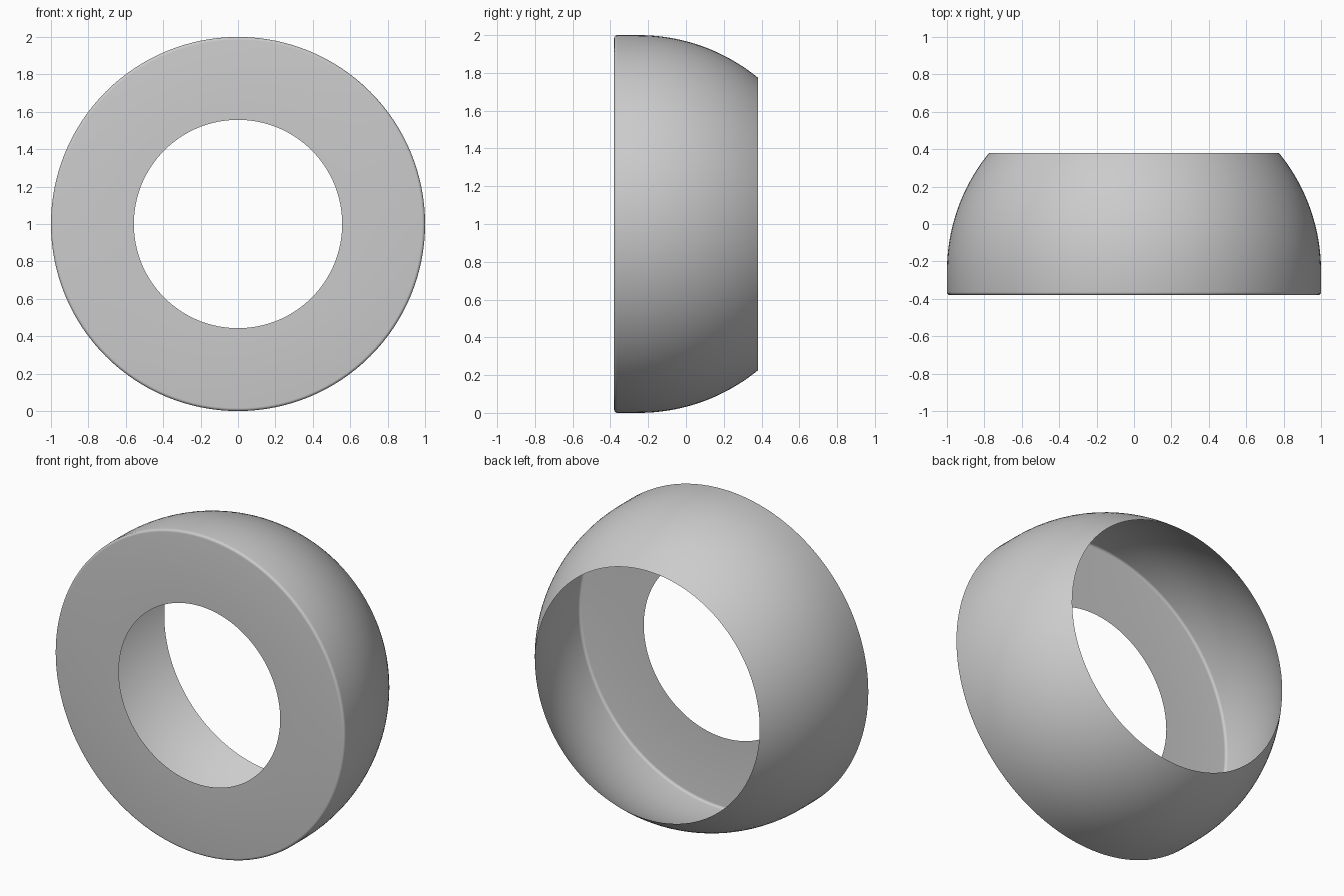
import bpy, bmesh, math

if "Cube" in bpy.data.objects:
    bpy.data.objects.remove(bpy.data.objects["Cube"])

SEG = 128
HALF = 0.38          # half depth along y
HOLE = 0.557         # front hole radius
BEVEL = 0.016        # rounded front edge
DOME_Y = -0.252      # where the straight wall turns into the dome
BACK_A = math.asin(HALF - DOME_Y)

# Profile as (radius, y): front ring, rounded edge, straight wall, spherical dome
profile = [(HOLE, -HALF)]
for i in range(6):
    a = math.pi / 2 * i / 5
    profile.append((1 - BEVEL + BEVEL * math.sin(a), -HALF + BEVEL * (1 - math.cos(a))))
for i in range(25):
    a = BACK_A * i / 24
    profile.append((math.cos(a), DOME_Y + math.sin(a)))

# Revolve the open profile around the y axis
bm = bmesh.new()
rings = []
for r, y in profile:
    ring = []
    for s in range(SEG):
        t = 2 * math.pi * s / SEG
        ring.append(bm.verts.new((r * math.cos(t), y, 1 + r * math.sin(t))))
    rings.append(ring)
for a, b in zip(rings, rings[1:]):
    for s in range(SEG):
        n = (s + 1) % SEG
        bm.faces.new((a[s], a[n], b[n], b[s]))
bm.normal_update()
# Front ring must face -y
if bm.faces[:][0].normal.y > 0:
    bmesh.ops.reverse_faces(bm, faces=bm.faces[:])

mesh = bpy.data.meshes.new("domed_ring_shell")
bm.to_mesh(mesh)
bm.free()
shell = bpy.data.objects.new("domed_ring_shell", mesh)
bpy.context.collection.objects.link(shell)
bpy.context.view_layer.objects.active = shell
shell.select_set(True)
bpy.ops.object.shade_smooth_by_angle(angle=math.radians(30))
